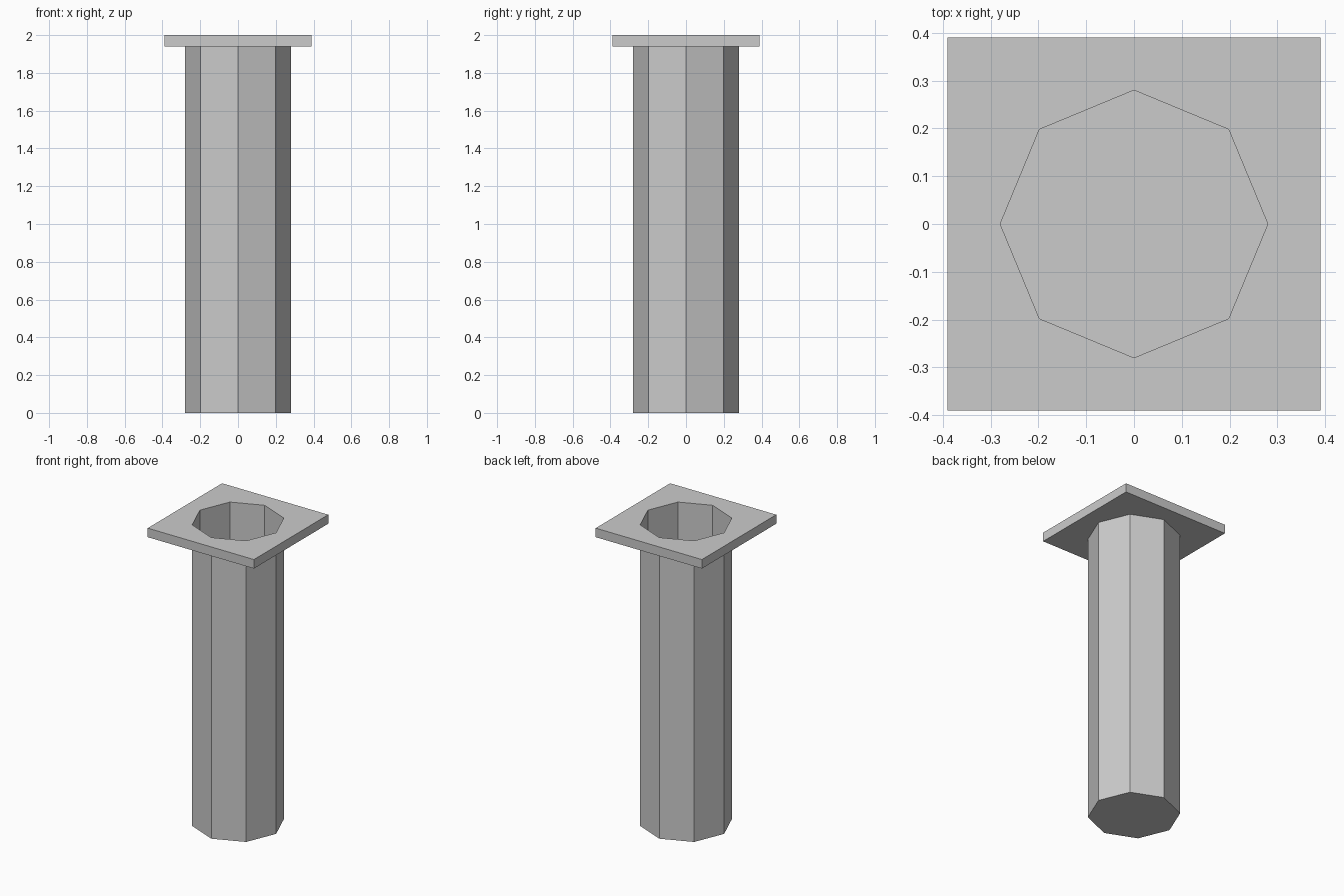
import bpy, bmesh
from math import cos, sin, pi

if "Cube" in bpy.data.objects:
    bpy.data.objects.remove(bpy.data.objects["Cube"])

SIDES = 8
RADIUS = 0.28
HALF = 0.39
PLATE_Z, TOP_Z = 1.94, 2.0


def octagon(bm, z):
    return [bm.verts.new((RADIUS * cos(2 * pi * i / SIDES), RADIUS * sin(2 * pi * i / SIDES), z))
            for i in range(SIDES)]


def square(bm, z):
    # eight outline points (edge middles and corners) matching the octagon
    pts = []
    for i in range(SIDES):
        c, s = cos(2 * pi * i / SIDES), sin(2 * pi * i / SIDES)
        k = HALF / max(abs(c), abs(s))
        pts.append(bm.verts.new((c * k, s * k, z)))
    return pts


def bridge(bm, a, b):
    for i in range(SIDES):
        j = (i + 1) % SIDES
        bm.faces.new((a[i], a[j], b[j], b[i]))


def finish(bm, name):
    mesh = bpy.data.meshes.new(name)
    bm.to_mesh(mesh)
    bm.free()
    obj = bpy.data.objects.new(name, mesh)
    bpy.context.collection.objects.link(obj)


# Thin-walled octagonal shaft, closed at the bottom and open at the top
bm = bmesh.new()
low, high = octagon(bm, 0), octagon(bm, PLATE_Z)
bridge(bm, low, high)
bm.faces.new(low[::-1])
finish(bm, "shaft")

# Square top plate with an octagonal hole
bm = bmesh.new()
rings = [octagon(bm, PLATE_Z), square(bm, PLATE_Z), square(bm, TOP_Z), octagon(bm, TOP_Z)]
for i in range(4):
    bridge(bm, rings[i], rings[(i + 1) % 4])
bmesh.ops.recalc_face_normals(bm, faces=bm.faces)
bmesh.ops.dissolve_limit(bm, angle_limit=0.01, verts=bm.verts, edges=bm.edges)
bmesh.ops.triangulate(bm, faces=[f for f in bm.faces if len(f.verts) > 4])
finish(bm, "top_plate")
